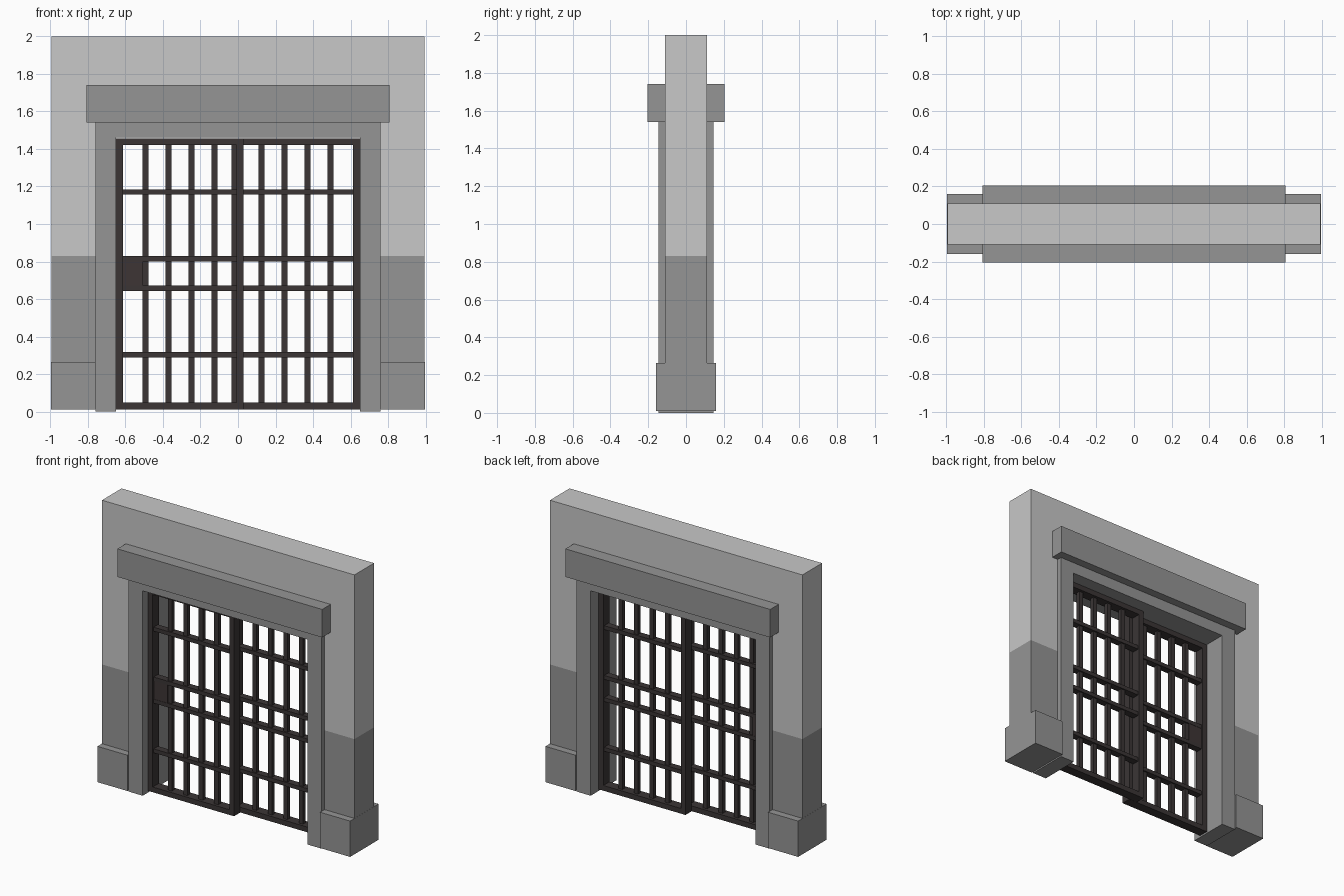
import bpy, bmesh

if "Cube" in bpy.data.objects:
    bpy.data.objects.remove(bpy.data.objects["Cube"])


def material(name, rgb):
    m = bpy.data.materials.new(name)
    m.diffuse_color = (*rgb, 1)
    m.use_nodes = True
    m.node_tree.nodes["Principled BSDF"].inputs["Base Color"].default_value = m.diffuse_color
    return m


LIGHT = material("light_plaster", (0.58, 0.58, 0.58))
STONE = material("grey_stone", (0.30, 0.30, 0.30))
IRON = material("dark_iron", (0.043, 0.036, 0.036))
LOCK = material("lock_iron", (0.047, 0.035, 0.035))


def finish(name, bm, mats):
    bmesh.ops.recalc_face_normals(bm, faces=bm.faces)
    me = bpy.data.meshes.new(name)
    bm.to_mesh(me)
    bm.free()
    for m in mats:
        me.materials.append(m)
    ob = bpy.data.objects.new(name, me)
    bpy.context.collection.objects.link(ob)
    return ob


def add_box(bm, x0, x1, y0, y1, z0, z1):
    vs = bmesh.ops.create_cube(bm, size=1)["verts"]
    for v in vs:
        v.co = ((x0 + x1) / 2 + v.co.x * (x1 - x0),
                (y0 + y1) / 2 + v.co.y * (y1 - y0),
                (z0 + z1) / 2 + v.co.z * (z1 - z0))


def box(name, mat, *dims):
    bm = bmesh.new()
    add_box(bm, *dims)
    return finish(name, bm, [mat])


def arch(outer, inner, z0, z_in, z_out, depth):
    """Square arch profile extruded through y."""
    pts = [(-outer, z0), (-outer, z_out), (outer, z_out), (outer, z0),
           (inner, z0), (inner, z_in), (-inner, z_in), (-inner, z0)]
    bm = bmesh.new()
    f = bm.faces.new([bm.verts.new((x, -depth, z)) for x, z in pts])
    new = bmesh.ops.extrude_face_region(bm, geom=[f])["geom"]
    bmesh.ops.translate(bm, vec=(0, 2 * depth, 0),
                        verts=[v for v in new if isinstance(v, bmesh.types.BMVert)])
    return bm


# Wall: light above, stone below a painted line
SPLIT = 0.83
bm = arch(0.995, 0.755, 0.01, 1.535, 2.0, 0.11)
bmesh.ops.bisect_plane(bm, geom=bm.verts[:] + bm.edges[:] + bm.faces[:],
                       plane_co=(0, 0, SPLIT), plane_no=(0, 0, 1))
for f in bm.faces:
    f.material_index = 1 if f.calc_center_median().z < SPLIT else 0
finish("wall", bm, [LIGHT, STONE])

# Stone surround, lintel and plinths
finish("door_surround", arch(0.76, 0.65, 0, 1.46, 1.54, 0.145), [STONE])
box("lintel", STONE, -0.807, 0.807, -0.205, 0.205, 1.54, 1.74)
box("left_plinth", STONE, -0.996, -0.76, -0.16, 0.16, 0.01, 0.265)
box("right_plinth", STONE, 0.76, 0.996, -0.16, 0.16, 0.01, 0.265)


# Sliding gate leaves, one in front of the other
def gate_leaf(name, x0, x1, yc, first_bar):
    bm = bmesh.new()
    y0, y1 = yc - 0.035, yc + 0.035
    for a in (x0, x1 - 0.037):                      # stiles
        add_box(bm, a, a + 0.037, y0, y1, 0.012, 1.457)
    for z in (0.012, 1.42):                         # top and bottom frame
        add_box(bm, x0 + 0.037, x1 - 0.037, y0, y1, z, z + 0.037)
    for z in (0.303, 0.657, 0.815, 1.17):           # cross rails
        add_box(bm, x0 + 0.036, x1 - 0.036, yc - 0.025, yc + 0.025,
                z - 0.014, z + 0.014)
    for i in range(4):                              # upright bars
        x = first_bar + i * 0.122
        add_box(bm, x - 0.016, x + 0.016, yc - 0.015, yc + 0.015, 0.04, 1.43)
    return finish(name, bm, [IRON])


gate_leaf("left_gate", -0.65, 0.028, -0.05, -0.492)
gate_leaf("right_gate", -0.035, 0.65, 0.021, 0.126)

# Lock plate on the left gate
box("lock_case", LOCK, -0.615, -0.506, -0.073, -0.027, 0.67, 0.803)
